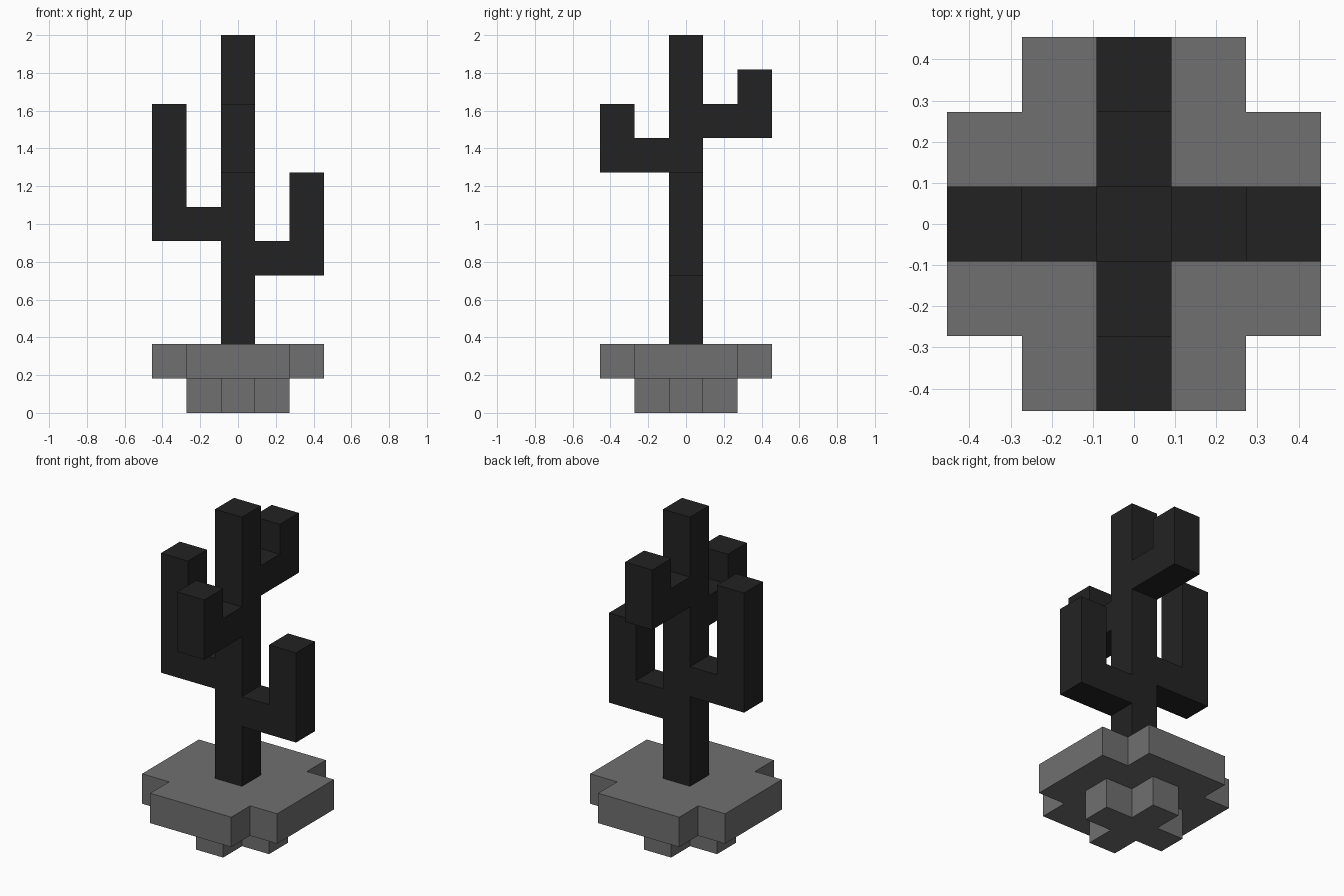
import bpy
import bmesh
from math import pi
from mathutils import Matrix, Vector

cube = bpy.data.objects.get("Cube")
if cube:
    bpy.data.objects.remove(cube, do_unlink=True)

U = 2 / 11  # side of one block


def material(name, value):
    mat = bpy.data.materials.new(name)
    mat.use_nodes = True
    color = (value, value, value, 1)
    mat.diffuse_color = color
    mat.node_tree.nodes["Principled BSDF"].inputs["Base Color"].default_value = color
    return mat


def prism(name, profile, direction, mat, turn=0):
    """Extrude a closed profile (in blocks), turn it about z and scale it."""
    bm = bmesh.new()
    face = bm.faces.new([bm.verts.new(p) for p in profile])
    result = bmesh.ops.extrude_face_region(bm, geom=[face], use_keep_orig=True)
    moved = [g for g in result["geom"] if isinstance(g, bmesh.types.BMVert)]
    bmesh.ops.translate(bm, verts=moved, vec=Vector(direction))
    bmesh.ops.recalc_face_normals(bm, faces=bm.faces)
    bm.transform(Matrix.Scale(U, 4) @ Matrix.Rotation(turn, 4, "Z"))
    mesh = bpy.data.meshes.new(name)
    bm.to_mesh(mesh)
    bm.free()
    mesh.materials.append(mat)
    obj = bpy.data.objects.new(name, mesh)
    bpy.context.collection.objects.link(obj)
    return obj


def cross(half, notch, z):
    """Square outline with its four corners notched in."""
    quarter = [(half, -notch), (half, notch), (notch, notch)]
    return [Matrix.Rotation(k * pi / 2, 3, "Z") @ Vector((x, y, z))
            for k in range(4) for x, y in quarter]


def arm(name, bottom, top, turn):
    """Elbow-shaped branch: one block out, then up."""
    outline = [(0.5, bottom), (2.5, bottom), (2.5, top), (1.5, top),
               (1.5, bottom + 1), (0.5, bottom + 1)]
    prism(name, [(x, -0.5, z) for x, z in outline], (0, 1, 0), plant, turn)


stone = material("pot grey", 0.16)
plant = material("plant charcoal", 0.0165)

# Pot: narrow foot and wide rim
prism("pot_foot", cross(1.5, 0.5, 0), (0, 0, 1), stone)
prism("pot_rim", cross(2.5, 1.5, 1), (0, 0, 1), stone)

# Trunk
square = [(-0.5, -0.5, 2), (0.5, -0.5, 2), (0.5, 0.5, 2), (-0.5, 0.5, 2)]
prism("trunk", square, (0, 0, 9), plant)

# Branches, spiralling up the trunk
arm("left_arm", 4, 7, 0)
arm("right_arm", 5, 9, pi)
arm("front_arm", 7, 9, -pi / 2)
arm("back_arm", 8, 10, pi / 2)
